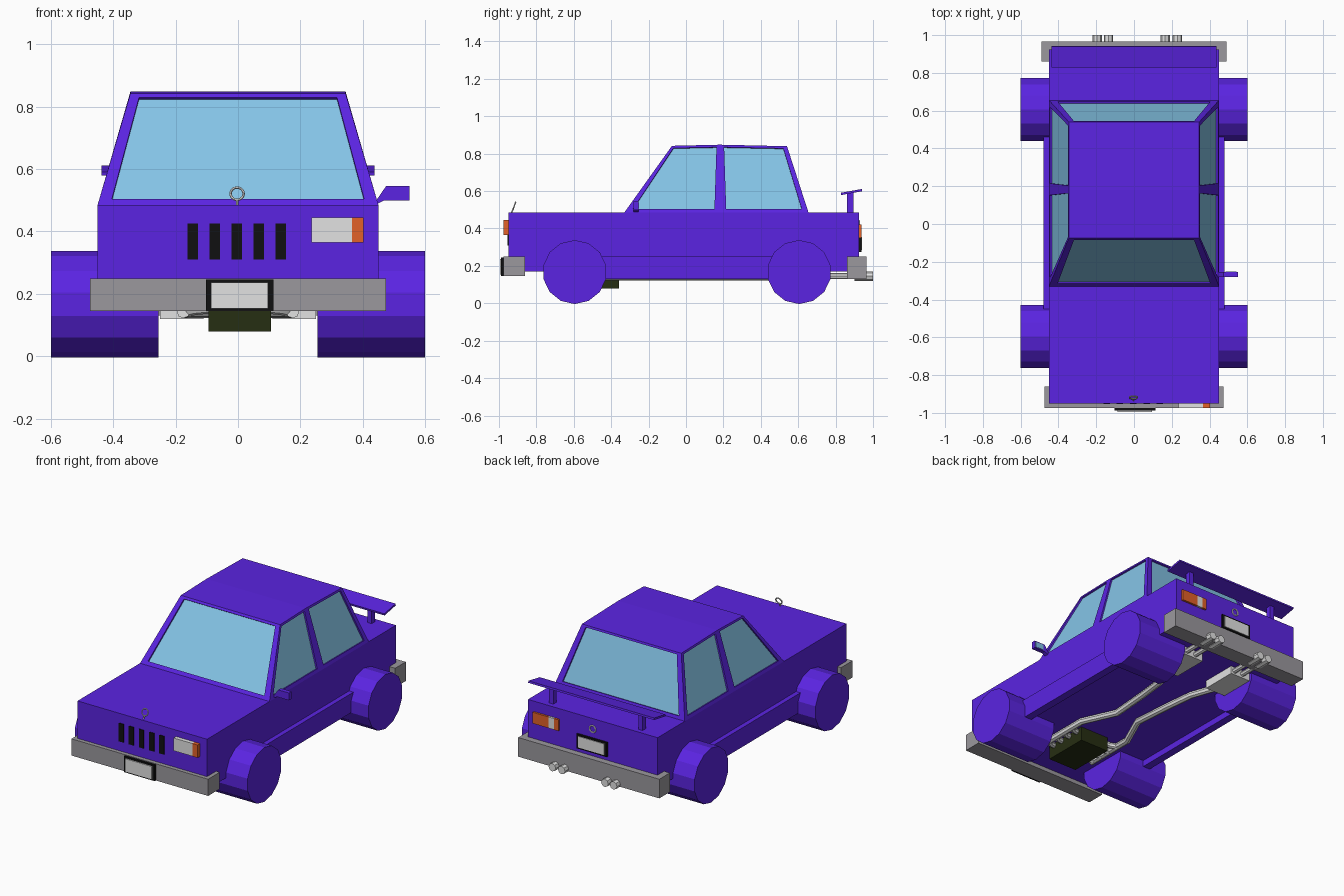
import bpy, bmesh, math
from mathutils import Vector, Matrix

cube = bpy.data.objects.get("Cube")
if cube:
    bpy.data.objects.remove(cube, do_unlink=True)


def material(name, *rgb):
    lin = [((c / 255 + 0.055) / 1.055) ** 2.4 for c in rgb] + [1]
    m = bpy.data.materials.new(name)
    m.use_nodes = True
    m.diffuse_color = lin
    m.node_tree.nodes["Principled BSDF"].inputs["Base Color"].default_value = lin
    return m


PURPLE = material("purple paint", 91, 36, 226)
GLASS = material("blue glass", 140, 207, 243)
GREY = material("bumper grey", 155, 152, 157)
LIGHT = material("light grey", 226, 226, 226)
ORANGE = material("signal orange", 226, 97, 40)
BLACK = material("black", 16, 16, 17)
OLIVE = material("dark olive", 38, 46, 18)


def finish(name, bm, *mats):
    bmesh.ops.recalc_face_normals(bm, faces=bm.faces)
    me = bpy.data.meshes.new(name)
    bm.to_mesh(me)
    bm.free()
    for m in mats:
        me.materials.append(m)
    ob = bpy.data.objects.new(name, me)
    bpy.context.collection.objects.link(ob)
    return ob


def box(name, mat, x, y, z, tilt=0):
    """Box from (min, max) ranges, optionally tilted about x."""
    bm = bmesh.new()
    bmesh.ops.create_cube(bm, size=1)
    size = [b - a for a, b in (x, y, z)]
    mid = Vector([(a + b) / 2 for a, b in (x, y, z)])
    bm.transform(Matrix.Translation(mid) @ Matrix.Rotation(tilt, 4, 'X') @ Matrix.Diagonal((*size, 1)))
    return finish(name, bm, mat)


def smooth(ob):
    bpy.ops.object.select_all(action='DESELECT')
    ob.select_set(True)
    bpy.context.view_layer.objects.active = ob
    bpy.ops.object.shade_smooth_by_angle()


def tube(name, mat, points, radius):
    """Round pipe along a polyline."""
    cu = bpy.data.curves.new(name, 'CURVE')
    cu.dimensions = '3D'
    cu.bevel_depth = radius
    cu.bevel_resolution = 2
    cu.use_fill_caps = True
    sp = cu.splines.new('POLY')
    sp.points.add(len(points) - 1)
    for p, co in zip(sp.points, points):
        p.co = (*co, 1)
    tmp = bpy.data.objects.new(name + "_path", cu)
    bpy.context.collection.objects.link(tmp)
    bpy.context.view_layer.update()
    me = bpy.data.meshes.new_from_object(tmp.evaluated_get(bpy.context.evaluated_depsgraph_get()))
    bpy.data.objects.remove(tmp, do_unlink=True)
    me.materials.clear()
    me.materials.append(mat)
    ob = bpy.data.objects.new(name, me)
    bpy.context.collection.objects.link(ob)
    smooth(ob)
    return ob


def ring(name, loc, tilt):
    bpy.ops.mesh.primitive_torus_add(location=loc, rotation=(math.pi / 2 + tilt, 0, 0), major_radius=0.021,
                                     minor_radius=0.004, major_segments=20, minor_segments=6)
    ob = bpy.context.object
    ob.name = name
    ob.data.materials.append(LIGHT)
    smooth(ob)


# Lower body and side skirts
box("body", PURPLE, (-0.45, 0.45), (-0.95, 0.925), (0.17, 0.485))
for side, s in (("left", 1), ("right", -1)):
    box(side + "_skirt", PURPLE, sorted((s * 0.43, s * 0.48)), (-0.45, 0.47), (0.13, 0.25))

# Cabin: each window wall is a frame around a recessed pane
bm = bmesh.new()


def window(bl, br, tr, tl, u=0.06, low=0.055, high=0.035):
    bl, br, tr, tl = outer = [Vector(p) for p in (bl, br, tr, tl)]
    n = (br - bl).cross(tl - bl).normalized()
    if n.dot((bl + tr) / 2 - Vector((0, 0.17, 0.6))) < 0:
        n = -n

    def at(a, b):
        return bl.lerp(br, a).lerp(tl.lerp(tr, a), b)
    rim = [at(u, low), at(1 - u, low), at(1 - u, 1 - high), at(u, 1 - high)]
    loops = [[bm.verts.new(p) for p in pts] for pts in (outer, rim, [p - n * 0.01 for p in rim])]
    for a, b in zip(loops, loops[1:]):
        for i in range(4):
            j = (i + 1) % 4
            bm.faces.new((a[i], a[j], b[j], b[i]))
    bm.faces.new(loops[2]).material_index = 1


BASE = [(0.45, y, 0.485) for y in (-0.33, 0.185, 0.655)]
ROOF = [(0.345, -0.075, 0.842), (0.345, 0.18, 0.848), (0.345, 0.54, 0.84)]


def flip(p):
    return (-p[0], p[1], p[2])


for f in (lambda p: p, flip):
    for i in (0, 1):
        window(*map(f, (BASE[i], BASE[i + 1], ROOF[i + 1], ROOF[i])), u=0.065)
for i in (0, 2):
    window(flip(BASE[i]), BASE[i], ROOF[i], flip(ROOF[i]), u=0.045)
for i in (0, 1):
    bm.faces.new([bm.verts.new(p) for p in (flip(ROOF[i]), ROOF[i], ROOF[i + 1], flip(ROOF[i + 1]))])
bmesh.ops.remove_doubles(bm, verts=bm.verts, dist=0.0001)
finish("cabin", bm, PURPLE, GLASS)

# Wheels
for end, y in (("front", -0.595), ("rear", 0.605)):
    for side, s in (("left", 1), ("right", -1)):
        bm = bmesh.new()
        bmesh.ops.create_cone(bm, cap_ends=True, segments=14, radius1=0.171, radius2=0.171, depth=0.345)
        turn = Matrix.Rotation(math.pi / 2, 4, 'Y')
        bm.transform(Matrix.Translation((s * 0.4275, y, 0.167)) @ turn @ Matrix.Rotation(math.pi / 14, 4, 'Z')
                     @ Matrix.Rotation(math.pi / 2 * 0, 4, 'Z'))
        finish(f"{end}_{side}_wheel", bm, PURPLE)

# Bumpers and number plates
box("front_bumper", GREY, (-0.475, 0.475), (-0.975, -0.86), (0.145, 0.25))
box("rear_bumper", GREY, (-0.49, 0.49), (0.86, 0.965), (0.13, 0.25))
box("front_plate_frame", BLACK, (-0.102, 0.113), (-0.988, -0.97), (0.146, 0.246))
box("front_plate", LIGHT, (-0.087, 0.096), (-0.995, -0.98), (0.153, 0.236))
box("rear_plate_frame", BLACK, (-0.105, 0.105), (0.92, 0.937), (0.275, 0.365))
box("rear_plate", LIGHT, (-0.09, 0.09), (0.93, 0.941), (0.285, 0.355))

# Grille slots, lamps and ornaments
for i in range(5):
    x = -0.145 + i * 0.0705
    box(f"grille_slot_{i + 1}", BLACK, (x - 0.017, x + 0.017), (-0.954, -0.949), (0.31, 0.425))
box("headlight", LIGHT, (0.235, 0.365), (-0.975, -0.94), (0.365, 0.445))
box("front_indicator", ORANGE, (0.365, 0.402), (-0.975, -0.94), (0.365, 0.445))
box("taillight_outer", ORANGE, (0.3, 0.41), (0.92, 0.938), (0.35, 0.42))
box("reversing_light", LIGHT, (0.26, 0.3), (0.92, 0.938), (0.35, 0.42))
box("taillight_inner", ORANGE, (0.23, 0.26), (0.92, 0.938), (0.35, 0.42))
ring("hood_ring", (-0.003, -0.918, 0.521), -0.35)
tube("hood_ring_stem", LIGHT, [(-0.003, -0.935, 0.48), (-0.003, -0.926, 0.5)], 0.004)
ring("rear_ring", (0, 0.927, 0.42), 0)

# Rear wing
box("wing", PURPLE, (-0.437, 0.437), (0.828, 0.942), (0.589, 0.601), tilt=0.18)
for side, x in (("left", 0.31), ("right", -0.31)):
    box(side + "_wing_post", PURPLE, (x - 0.015, x + 0.015), (0.862, 0.895), (0.48, 0.595))

# Door mirror on one side
bm = bmesh.new()
profile = [(0.44, 0.485), (0.47, 0.5), (0.55, 0.5), (0.55, 0.546), (0.475, 0.546), (0.44, 0.495)]
face = bm.faces.new([bm.verts.new((x, -0.28, z)) for x, z in profile])
out = bmesh.ops.extrude_face_region(bm, geom=[face])
bmesh.ops.translate(bm, vec=(0, 0.026, 0), verts=[v for v in out["geom"] if isinstance(v, bmesh.types.BMVert)])
finish("door_mirror", bm, PURPLE)
box("mirror_glass", GLASS, (0.485, 0.543), (-0.256, -0.252), (0.506, 0.54))

# Engine, headers and mirrored exhaust runs
box("engine_sump", OLIVE, (-0.095, 0.105), (-0.65, -0.357), (0.08, 0.2))
for side, s in (("left", 1), ("right", -1)):
    for i in range(4):
        y = -0.61 + i * 0.07
        tube(f"{side}_header_{i + 1}", LIGHT, [(s * 0.09, y, 0.155), (s * 0.14, y + 0.01, 0.15),
                                              (s * 0.175, y + 0.04, 0.14)], 0.018)
    path = [(0.175, -0.6), (0.175, -0.27), (0.08, -0.06), (0.1, 0.2), (0.12, 0.38), (0.18, 0.55)]
    tube(side + "_exhaust_pipe", LIGHT, [(s * x, y, 0.143) for x, y in path], 0.021)
    box(side + "_muffler", LIGHT, sorted((s * 0.11, s * 0.25)), (0.53, 0.76), (0.12, 0.175))
    for i, x in enumerate((0.165, 0.23) if s > 0 else (-0.195, -0.135)):
        tube(f"{side}_tail_pipe_{i + 1}", LIGHT, [(x, 0.75, 0.145), (x, 0.95, 0.145)], 0.016)
        tube(f"{side}_exhaust_tip_{i + 1}", LIGHT, [(x, 0.9, 0.145), (x, 1.0, 0.145)], 0.025)
